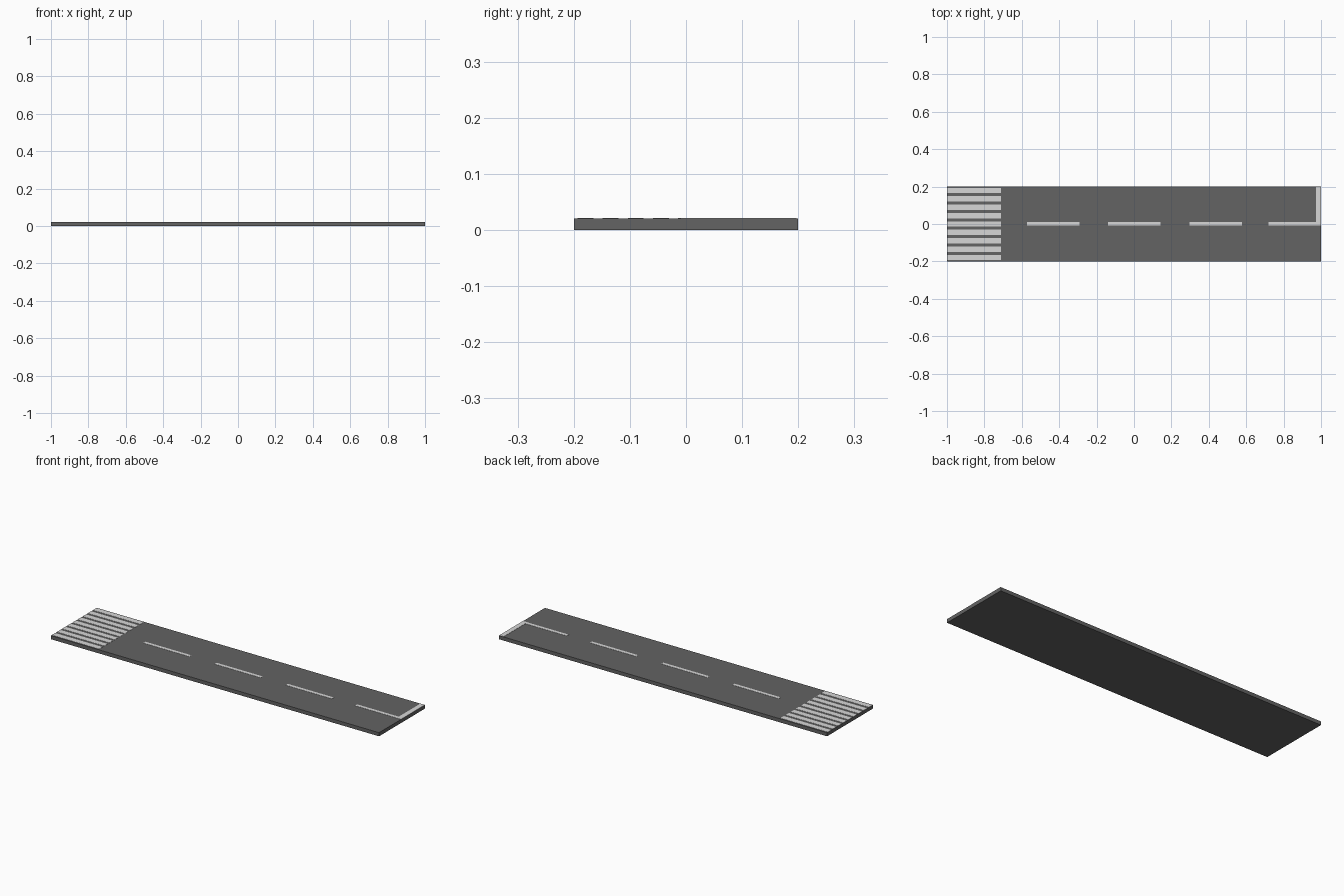
import bpy
import bmesh

if "Cube" in bpy.data.objects:
    bpy.data.objects.remove(bpy.data.objects["Cube"])

TOP = 0.02      # height of the road surface
PAINT = 0.001   # thickness of the painted markings


def material(name, rgb):
    m = bpy.data.materials.new(name)
    m.diffuse_color = (*rgb, 1.0)
    m.use_nodes = True
    m.node_tree.nodes["Principled BSDF"].inputs["Base Color"].default_value = m.diffuse_color
    return m


def boxes(name, rects, z0, z1, mat):
    """One object made of upright boxes, each given as (x0, x1, y0, y1)."""
    bm = bmesh.new()
    for x0, x1, y0, y1 in rects:
        verts = bmesh.ops.create_cube(bm, size=1.0)["verts"]
        bmesh.ops.scale(bm, vec=(x1 - x0, y1 - y0, z1 - z0), verts=verts)
        bmesh.ops.translate(
            bm, vec=((x0 + x1) / 2, (y0 + y1) / 2, (z0 + z1) / 2), verts=verts)
    mesh = bpy.data.meshes.new(name)
    bm.to_mesh(mesh)
    bm.free()
    mesh.materials.append(mat)
    obj = bpy.data.objects.new(name, mesh)
    bpy.context.collection.objects.link(obj)
    return obj


asphalt = material("asphalt grey", (0.125, 0.125, 0.125))
paint = material("road paint", (0.68, 0.68, 0.68))

# Road slab
boxes("road_slab", [(-1, 1, -0.2, 0.2)], 0, TOP, asphalt)

# Zebra crossing: nine bars across the left end
bars = [(-1, -0.711, i * 0.0448 - 0.0142, i * 0.0448 + 0.0142)
        for i in range(-4, 5)]
boxes("crosswalk_bars", bars, TOP, TOP + PAINT, paint)

# Dashed centre line, the last dash running into the stop line
dashes = [(x, min(x + 0.281, 0.973), -0.008, 0.01)
          for x in (-0.572, -0.138, 0.297, 0.72)]
boxes("centre_dashes", dashes, TOP, TOP + PAINT, paint)

# Stop line over the back lane at the right end
boxes("stop_line", [(0.973, 1, -0.009, 0.197)], TOP, TOP + PAINT, paint)
